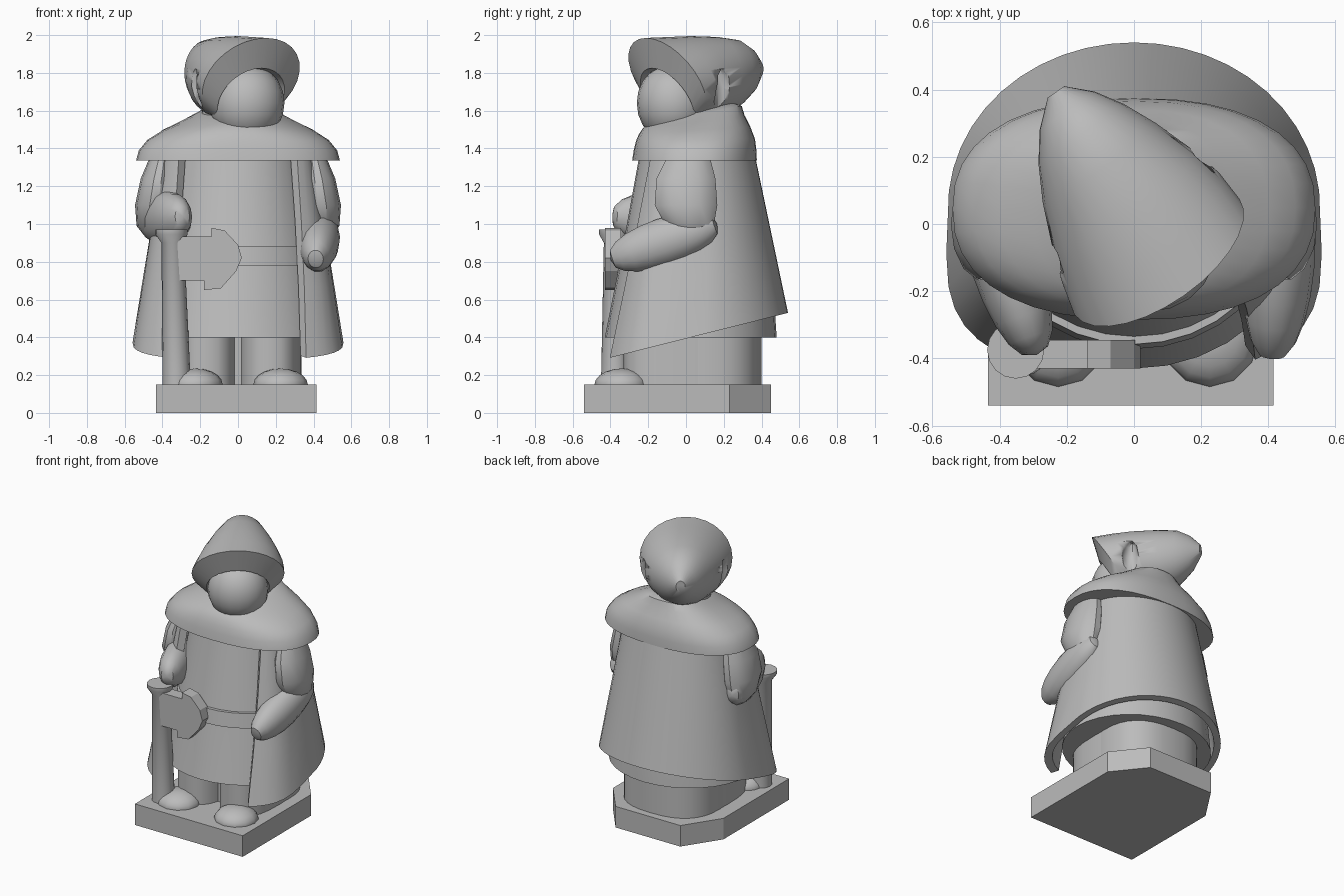
import bpy, bmesh
from math import sin, cos, pi, radians, copysign
from mathutils import Vector, Matrix

if "Cube" in bpy.data.objects:
    bpy.data.objects.remove(bpy.data.objects["Cube"])

stone = bpy.data.materials.new("stone_grey")
stone.use_nodes = True
stone.diffuse_color = (0.5, 0.5, 0.5, 1)
stone.node_tree.nodes["Principled BSDF"].inputs["Base Color"].default_value = (0.5, 0.5, 0.5, 1)


def finish(name, bm, angle=35):
    bmesh.ops.recalc_face_normals(bm, faces=bm.faces[:])
    mesh = bpy.data.meshes.new(name)
    bm.to_mesh(mesh)
    bm.free()
    obj = bpy.data.objects.new(name, mesh)
    bpy.context.collection.objects.link(obj)
    mesh.materials.append(stone)
    bpy.ops.object.select_all(action="DESELECT")
    obj.select_set(True)
    bpy.context.view_layer.objects.active = obj
    if angle:
        bpy.ops.object.shade_smooth_by_angle(angle=radians(angle))
    return obj


def loft(name, rings, angle=35):
    """Skin a list of equal-length closed rings and cap both ends."""
    bm = bmesh.new()
    rows = [[bm.verts.new(p) for p in ring] for ring in rings]
    n = len(rows[0])
    for lo, hi in zip(rows, rows[1:]):
        for i in range(n):
            j = (i + 1) % n
            bm.faces.new((lo[i], lo[j], hi[j], hi[i]))
    bm.faces.new(rows[0])
    bm.faces.new(rows[-1])
    return finish(name, bm, angle)


def power(value, p):
    return copysign(abs(value) ** p, value)


def ellipse(x, y, z, a, b, n=32, tilt=0, square=1):
    """Ring around z; square below 1 makes it boxier, tilt raises its rear."""
    ring = []
    for i in range(n):
        t = 2 * pi * i / n
        c, s = power(cos(t), square), power(sin(t), square)
        ring.append((x + a * c, y + b * s, z + tilt * b * s))
    return ring


def slab(name, outline, lo, hi, plane="xy"):
    place = (lambda p, d: (*p, d)) if plane == "xy" else (lambda p, d: (p[0], d, p[1]))
    return loft(name, [[place(p, d) for p in outline] for d in (lo, hi)], angle=0)


def ball(name, start, end, tall, wide, segs=16, full=0):
    """Ellipsoid between two points; full swells it towards a capsule."""
    start, end = Vector(start), Vector(end)
    axis = end - start
    turn = axis.to_track_quat("Z", "X").to_matrix().to_4x4()
    size = Matrix.Diagonal((tall, wide, axis.length / 2, 1))
    bm = bmesh.new()
    bmesh.ops.create_uvsphere(bm, u_segments=segs, v_segments=10, radius=1)
    for v in bm.verts:
        swell = max(1 - v.co.z ** 2, .001) ** -full
        v.co.x *= swell
        v.co.y *= swell
    bm.transform(Matrix.Translation((start + end) / 2) @ turn @ size)
    return finish(name, bm)


# Plinth with cut rear corners
slab("plinth", [(-.435, -.54), (.415, -.54), (.415, .23), (.24, .45), (-.27, .45), (-.435, .2)], 0, .15)

# Trousers and shoes
for side, x in (("left", .167), ("right", -.167)):
    loft(side + "_leg", [ellipse(x, 0, z, .168, .33, 24, 0, .75) for z in (.14, .5)])
    ball(side + "_shoe", (x * 1.35, -.34, .06), (x * 1.35, -.34, .235), .145, .145, 12)
loft("trouser_seat", [ellipse(0, .1, z, .335, .3, 32, 0, .8) for z in (.14, .5)])

# Tunic and belt
loft("tunic", [ellipse(0, .025, .4, .5, .455), ellipse(0, .055, .85, .435, .395),
               ellipse(0, .06, 1.4, .34, .3)])
loft("belt", [ellipse(0, .05, .78, .455, .422), ellipse(0, .05, .88, .44, .408)])


# Cloak, open at the front with a sloping hem
def cloak_point(s, t, inset):
    start = -radians(51 - 13 * t)
    ang = start + (pi - 2 * start) * s
    z = .4
    for _ in range(6):
        drop = 1.34 - z
        a = .40 + .165 * drop
        front, back = -.25 - .2 * drop, .37 + .21 * drop
        mid, half = (front + back) / 2, (back - front) / 2
        w = sin(ang)
        y = mid + (half - inset) * (w if w > 0 else power(w, .45))
        hem = .28 + .252 * (y + .45)
        z = hem + (1.36 - hem) * t
    return ((a - inset) * cos(ang), y, z)


def cloak_ring(t):
    steps = [i / 36 for i in range(37)]
    return [cloak_point(s, t, 0) for s in steps] + [cloak_point(s, t, .045) for s in reversed(steps)]


loft("cloak", [cloak_ring(t) for t in (0, .33, .67, 1)])

# Shoulder cape
cape = [(1.335, .54, .33, .045, 0), (1.39, .525, .325, .048, 0), (1.445, .48, .315, .05, .02),
        (1.495, .40, .295, .045, .07), (1.54, .30, .27, .04, .13), (1.575, .22, .25, .045, .2),
        (1.6, .17, .2, .05, .2)]
loft("shoulder_cape", [ellipse(0, y, z, a, b, 36, k, .85) for z, a, b, y, k in cape])

# Arms
sleeve = [(.40, .015, 1.37, .06, .11), (.425, 0, 1.24, .09, .16), (.445, 0, 1.1, .1, .17),
          (.452, .02, .99, .085, .13), (.45, .03, .93, .04, .06)]
for side, m in (("left", 1), ("right", -1)):
    loft(side + "_upper_arm", [ellipse(m * x, y, z, a, b, 14) for x, y, z, a, b in sleeve])
ball("left_forearm", (.455, .165, 1.0), (.41, -.40, .81), .128, .105, 14, .1)
ball("right_forearm", (-.475, .16, 1.02), (-.29, -.39, 1.04), .145, .105, 14, .1)

# Long axe resting on the plinth
loft("axe_handle", [ellipse(x, -.375, z, r, r, 16) for x, z, r in
                    ((-.325, .15, .075), (-.345, .9, .06), (-.352, .945, .085), (-.352, .97, .085))])
slab("axe_blade", [(-.34, .70), (-.18, .70), (-.18, .65), (-.09, .66), (-.01, .75), (.02, .82),
                   (0, .89), (-.07, .965), (-.14, .98), (-.14, .935), (-.34, .935)],
     -.43, -.345, "xz")

# Hooded head, turned to one side
TURN = radians(35)


def head(u, v, z):
    return (u * cos(TURN) + v * sin(TURN), u * sin(TURN) - v * cos(TURN), z)


def hood_ring(v, a, b, mid, slant, shift=0):
    ring = []
    for i in range(28):
        t = 2 * pi * i / 28
        ring.append(head(shift + a * cos(t), v + slant * sin(t), mid + b * sin(t)))
    return ring


hood = [(.07, .18, .15, 1.67, .08, 0), (.12, .205, .165, 1.66, .10, 0),
        (.12, .30, .225, 1.76, .14, 0), (.02, .285, .225, 1.765, .10, .01),
        (-.08, .255, .22, 1.775, .06, .015), (-.21, .205, .205, 1.785, .02, .02),
        (-.31, .155, .175, 1.80, 0, .025), (-.39, .10, .12, 1.81, 0, .03),
        (-.455, .03, .04, 1.82, 0, .035)]
hood_obj = loft("hood", [hood_ring(*row) for row in hood], angle=40)
ball("face", head(0, .08, 1.44), head(0, .08, 1.84), .2, .195, 20, .08)
loft("neck", [ellipse(.01, .05, 1.45, .22, .22), ellipse(-.01, .06, 1.68, .17, .17)])

# Arched recesses in the sides of the hood
for side, u in (("left", .285), ("right", -.265)):
    rings = [[head(u + .06 * cos(k * pi / 6), -.05 + r * sin(k * pi / 6), z) for k in range(12)]
             for z, r in ((1.45, .055), (1.72, .055), (1.79, .04), (1.82, .012))]
    cutter = loft(side + "_recess_cutter", rings)
    cutter.hide_render = True
    cutter.hide_set(True)
    cut = hood_obj.modifiers.new(side + "_recess", "BOOLEAN")
    cut.operation = "DIFFERENCE"
    cut.object = cutter
